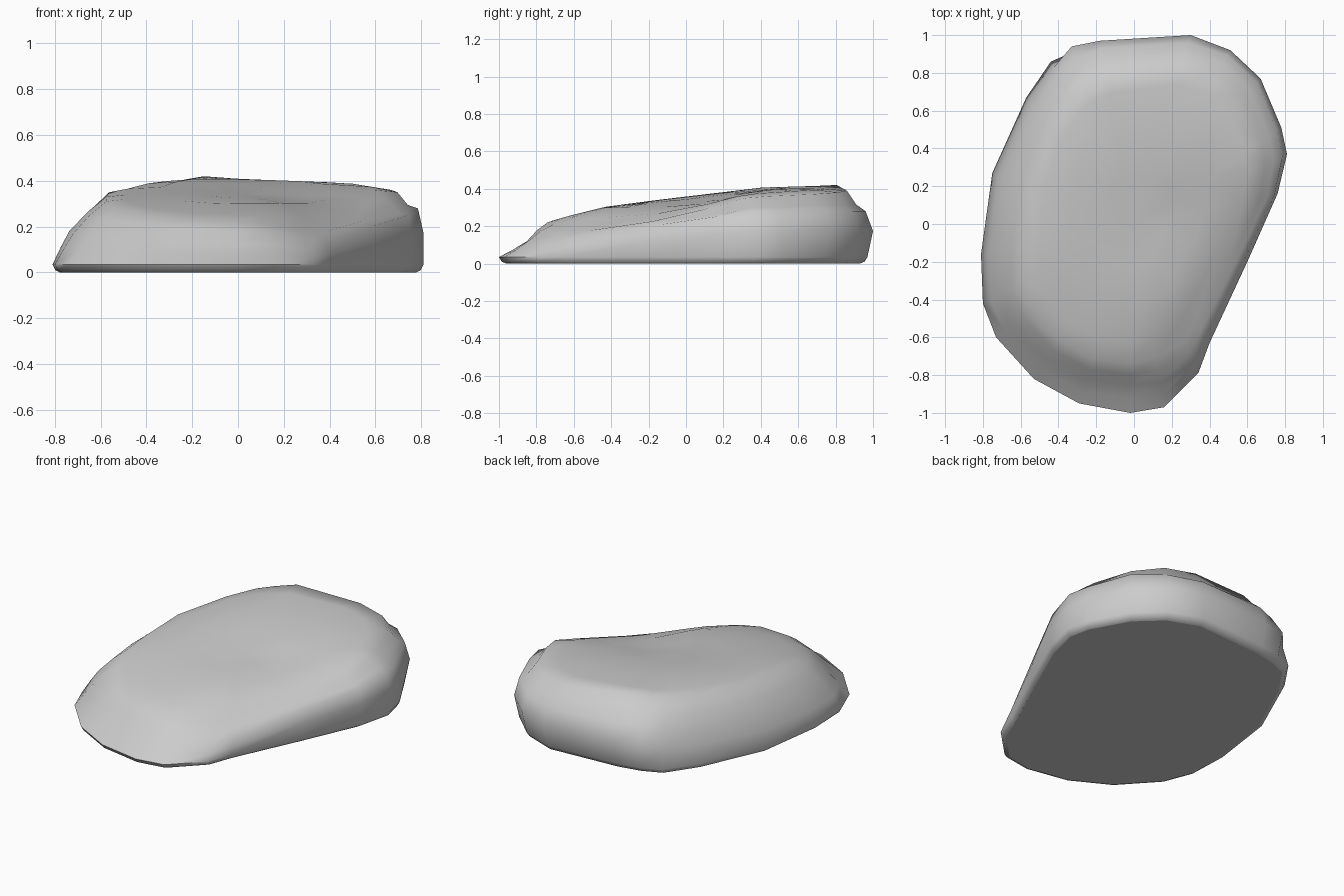
import bpy
import bmesh
import math
from mathutils import Vector

# Remove only the default cube
default_cube = bpy.data.objects.get("Cube")
if default_cube:
    bpy.data.objects.remove(default_cube, do_unlink=True)

# Outline of the stone, counterclockwise from the front, in hundredths:
# x, y, shoulder scale, shoulder height, rim scale, rim height
OUTLINE = [
    (-2, -100, 85, 12, 74, 22),
    (16, -97, 87, 12, 73, 21),
    (34, -79, 93, 11, 79, 18),
    (40, -63, 96, 13, 82, 19),
    (60, -20, 97, 20, 86, 23),
    (76, 16, 98, 25, 88, 30),
    (81, 37, 97, 28, 86, 35),
    (78, 51, 97, 28, 86, 36),
    (67, 77, 97, 29, 87, 37),
    (51, 92, 97, 28, 88, 38),
    (30, 100, 96, 28, 86, 39),
    (-18, 97, 96, 29, 83, 42),
    (-33, 94, 93, 29, 80, 40),
    (-44, 86, 93, 26, 79, 39),
    (-57, 67, 93, 23, 79, 37),
    (-75, 27, 92, 21, 75, 35),
    (-81, -16, 91, 18, 71, 33),
    (-80, -42, 90, 17, 72, 31),
    (-73, -60, 88, 17, 74, 28),
    (-53, -82, 87, 15, 75, 25),
    (-29, -95, 87, 13, 75, 23),
]


def crown_height(x, y):
    """Gently rising top with a shallow hollow on the left."""
    hollow = 0.05 * math.exp(-((x - 0.38) ** 2 + (y - 0.05) ** 2) / 0.13)
    return min(0.41, 0.36 + 0.12 * y) - hollow


def ledge_offset(x, y):
    """Groove under the rim at the back and left, a slight swell elsewhere."""
    if x > 0.2 and y > 0:
        return -0.02
    if y > 0.9:
        return -0.01
    return 0.01


def column(row):
    """Points of one side section, from the ground up to the inner top."""
    x, y, shoulder, shoulder_z, rim, rim_z = (value / 100 for value in row)
    foot = 0.97 if y > 0.7 and x > -0.4 else 1.0
    belly = 1.0 if shoulder > 0.95 or foot < 1 else (1.0 + shoulder) / 2
    ledge_z = (shoulder_z + rim_z) / 2 + ledge_offset(x, y)
    section = [
        (foot - 0.04, 0.0),
        (foot - 0.015, 0.01),
        (foot, 0.035),
        (belly, shoulder_z * 0.62),
        (shoulder, shoulder_z),
        ((shoulder + rim) / 2, ledge_z),
        (rim, rim_z),
    ]
    points = [Vector((x * s, y * s, z)) for s, z in section]
    # Blend the rim into the crown
    for scale, blend in ((0.86, 0.5), (0.6, 0.95), (0.3, 1.0)):
        px, py = x * rim * scale, y * rim * scale
        z = rim_z + (crown_height(px, py) - rim_z) * blend
        points.append(Vector((px, py, z)))
    return points


def bridge(bm, lower, upper):
    """Join two rings with quads."""
    count = len(lower)
    for i in range(count):
        j = (i + 1) % count
        bm.faces.new((lower[i], lower[j], upper[j], upper[i]))


# Stone body, lofted ring by ring
bm = bmesh.new()
columns = [column(row) for row in OUTLINE]
rings = [[bm.verts.new(point) for point in ring] for ring in zip(*columns)]
for lower, upper in zip(rings, rings[1:]):
    bridge(bm, lower, upper)

# Flat underside and closed crown
bm.faces.new(list(reversed(rings[0])))
centre = bm.verts.new((0, 0, crown_height(0, 0)))
last = rings[-1]
for i, vert in enumerate(last):
    bm.faces.new((vert, last[(i + 1) % len(last)], centre))
bmesh.ops.recalc_face_normals(bm, faces=bm.faces)

mesh = bpy.data.meshes.new("stone")
bm.to_mesh(mesh)
bm.free()
stone = bpy.data.objects.new("stone", mesh)
bpy.context.collection.objects.link(stone)

# Plain grey material
grey = bpy.data.materials.new("stone grey")
grey.use_nodes = True
colour = (0.6, 0.6, 0.6, 1.0)
grey.diffuse_color = colour
grey.node_tree.nodes["Principled BSDF"].inputs["Base Color"].default_value = colour
mesh.materials.append(grey)

# Soft shading with a crisp edge round the underside
bpy.ops.object.select_all(action="DESELECT")
stone.select_set(True)
bpy.context.view_layer.objects.active = stone
bpy.ops.object.shade_smooth_by_angle(angle=math.radians(60))
for edge in mesh.edges:
    if all(mesh.vertices[i].co.z < 0.001 for i in edge.vertices):
        edge.use_edge_sharp = True
